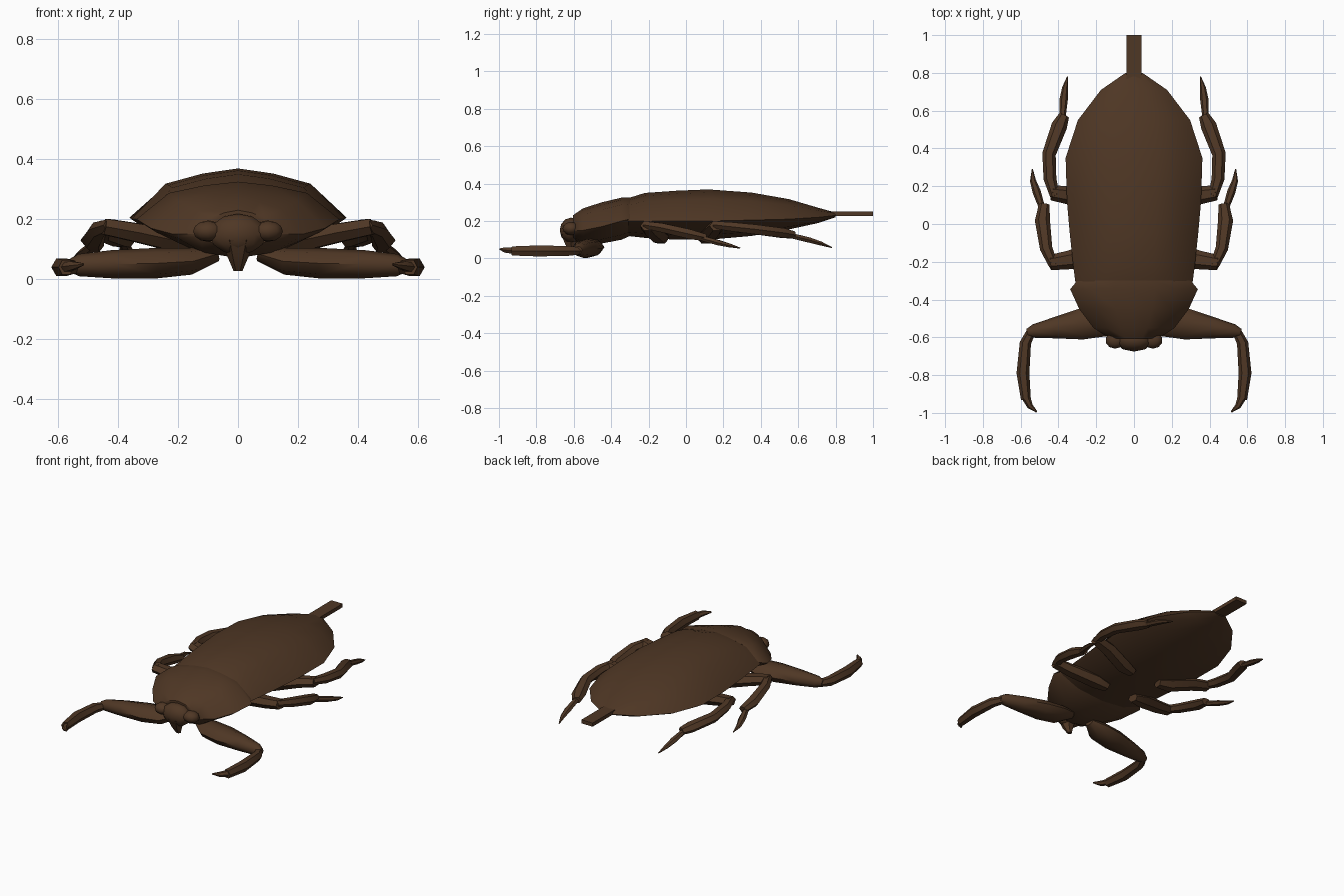
import bpy, bmesh, math
from mathutils import Vector

brown = bpy.data.materials.new("dark_brown")
brown.diffuse_color = (0.078, 0.038, 0.018, 1)


def finish(name, bm, angle=45):
    bmesh.ops.recalc_face_normals(bm, faces=bm.faces)
    me = bpy.data.meshes.new(name)
    bm.to_mesh(me)
    bm.free()
    me.materials.append(brown)
    ob = bpy.data.objects.new(name, me)
    bpy.context.collection.objects.link(ob)
    bpy.ops.object.select_all(action='DESELECT')
    ob.select_set(True)
    bpy.context.view_layer.objects.active = ob
    bpy.ops.object.shade_smooth_by_angle(angle=math.radians(angle))
    return ob


def loft(name, rings, angle=45):
    """Skin a list of equal-sized point rings and cap both ends."""
    bm = bmesh.new()
    loops = [[bm.verts.new(p) for p in ring] for ring in rings]
    n = len(loops[0])
    for a, b in zip(loops, loops[1:]):
        for i in range(n):
            j = (i + 1) % n
            bm.faces.new((a[i], a[j], b[j], b[i]))
    bm.faces.new(loops[0])
    bm.faces.new(loops[-1])
    return finish(name, bm, angle)


def shell_ring(y, w, top, rim, bottom):
    """Cross-section of the body: domed back, sharp side rim, shallow belly."""
    h, d = top - rim, rim - bottom
    half = [(0.33 * w, top - 0.1 * h), (0.68 * w, top - 0.3 * h), (w, rim),
            (0.94 * w, rim - 0.15 * d), (0.55 * w, bottom + 0.25 * d)]
    pts = [(0, top)] + half + [(0, bottom)] + [(-x, z) for x, z in reversed(half)]
    return [(x, y, z) for x, z in pts]


def limb(name, stations, sides=6):
    """Tapered limb on both sides; stations are (x, y, z, side radius, height radius)."""
    pts = [Vector(s[:3]) for s in stations]
    for side, m in (("right", 1), ("left", -1)):
        rings = []
        for i, s in enumerate(stations):
            d = (pts[min(i + 1, len(pts) - 1)] - pts[max(i - 1, 0)]).normalized()
            across = d.cross(Vector((0, 0, 1))).normalized()
            up = across.cross(d)
            ring = []
            for k in range(sides):
                a = 2 * math.pi * k / sides
                p = pts[i] + across * math.cos(a) * s[3] + up * math.sin(a) * s[4]
                ring.append((m * p.x, p.y, p.z))
            rings.append(ring)
        loft(name + "_" + side, rings, 50)


def blob(name, center, size):
    bm = bmesh.new()
    bmesh.ops.create_uvsphere(bm, u_segments=10, v_segments=6, radius=1)
    for v in bm.verts:
        v.co = Vector([c + s * q for c, s, q in zip(center, size, v.co)])
    finish(name, bm)


# Abdomen with folded wings
loft("abdomen", [shell_ring(*s) for s in (
    (-0.31, 0.31, 0.322, 0.20, 0.12), (-0.22, 0.322, 0.35, 0.20, 0.11),
    (-0.05, 0.34, 0.362, 0.20, 0.10), (0.12, 0.355, 0.369, 0.20, 0.10),
    (0.35, 0.362, 0.352, 0.205, 0.12), (0.55, 0.297, 0.317, 0.21, 0.155),
    (0.71, 0.175, 0.27, 0.22, 0.19), (0.80, 0.045, 0.245, 0.23, 0.22))])

# Shield behind the head
loft("thorax_shield", [shell_ring(*s) for s in (
    (-0.30, 0.30, 0.325, 0.21, 0.12), (-0.345, 0.338, 0.325, 0.20, 0.10),
    (-0.45, 0.29, 0.30, 0.17, 0.08), (-0.55, 0.215, 0.268, 0.15, 0.07),
    (-0.605, 0.13, 0.23, 0.15, 0.10))])

# Flat breathing tube at the tail
loft("tail_tube", [[(x, y, z) for x, z in
     ((-0.04, 0.227), (0.04, 0.227), (0.04, 0.25), (-0.04, 0.25))]
     for y in (0.76, 1.0)], 30)

# Head, eyes and beak
blob("head", (0, -0.615, 0.15), (0.10, 0.06, 0.068))
for side, m in (("right", 1), ("left", -1)):
    blob("eye_" + side, (m * 0.10, -0.615, 0.16), (0.052, 0.045, 0.035))
loft("beak", [[(r * math.cos(k * math.pi / 3), y + r * math.sin(k * math.pi / 3), z)
     for k in range(6)]
     for y, z, r in ((-0.62, 0.13, 0.055), (-0.615, 0.075, 0.035), (-0.60, 0.028, 0.015))])

# Grasping front legs
limb("front_thigh", (
    (0.07, -0.50, 0.085, 0.03, 0.025), (0.16, -0.515, 0.06, 0.08, 0.045),
    (0.28, -0.53, 0.053, 0.082, 0.051), (0.42, -0.55, 0.05, 0.056, 0.047),
    (0.53, -0.567, 0.047, 0.036, 0.037), (0.565, -0.575, 0.045, 0.02, 0.02)), 8)
limb("front_shin", (
    (0.545, -0.57, 0.04, 0.024, 0.022), (0.575, -0.63, 0.04, 0.03, 0.03),
    (0.588, -0.79, 0.04, 0.034, 0.034), (0.572, -0.93, 0.04, 0.026, 0.028)))
limb("front_claw", (
    (0.575, -0.91, 0.04, 0.024, 0.02), (0.55, -0.965, 0.045, 0.016, 0.016),
    (0.515, -0.995, 0.05, 0.004, 0.004)))

# Middle legs
limb("middle_thigh", (
    (0.10, -0.13, 0.10, 0.035, 0.025), (0.18, -0.145, 0.12, 0.055, 0.04),
    (0.34, -0.19, 0.155, 0.05, 0.035), (0.445, -0.205, 0.175, 0.04, 0.03)))
limb("middle_shin", (
    (0.425, -0.22, 0.18, 0.025, 0.022), (0.465, -0.13, 0.165, 0.033, 0.028),
    (0.485, 0.02, 0.13, 0.04, 0.03), (0.475, 0.105, 0.11, 0.028, 0.022)))
limb("middle_foot", (
    (0.485, 0.08, 0.11, 0.016, 0.016), (0.515, 0.17, 0.085, 0.022, 0.016),
    (0.535, 0.23, 0.07, 0.016, 0.012), (0.538, 0.29, 0.055, 0.003, 0.003)))

# Hind legs
limb("hind_thigh", (
    (0.10, 0.10, 0.10, 0.035, 0.025), (0.18, 0.11, 0.115, 0.052, 0.04),
    (0.33, 0.15, 0.155, 0.05, 0.035), (0.435, 0.165, 0.175, 0.04, 0.03)))
limb("hind_shin", (
    (0.42, 0.15, 0.18, 0.025, 0.022), (0.445, 0.24, 0.17, 0.034, 0.028),
    (0.45, 0.37, 0.155, 0.036, 0.03), (0.395, 0.52, 0.135, 0.042, 0.03),
    (0.37, 0.575, 0.125, 0.028, 0.022)))
limb("hind_foot", (
    (0.38, 0.55, 0.125, 0.016, 0.016), (0.372, 0.66, 0.098, 0.022, 0.016),
    (0.365, 0.72, 0.08, 0.016, 0.012), (0.352, 0.78, 0.058, 0.003, 0.003)))
